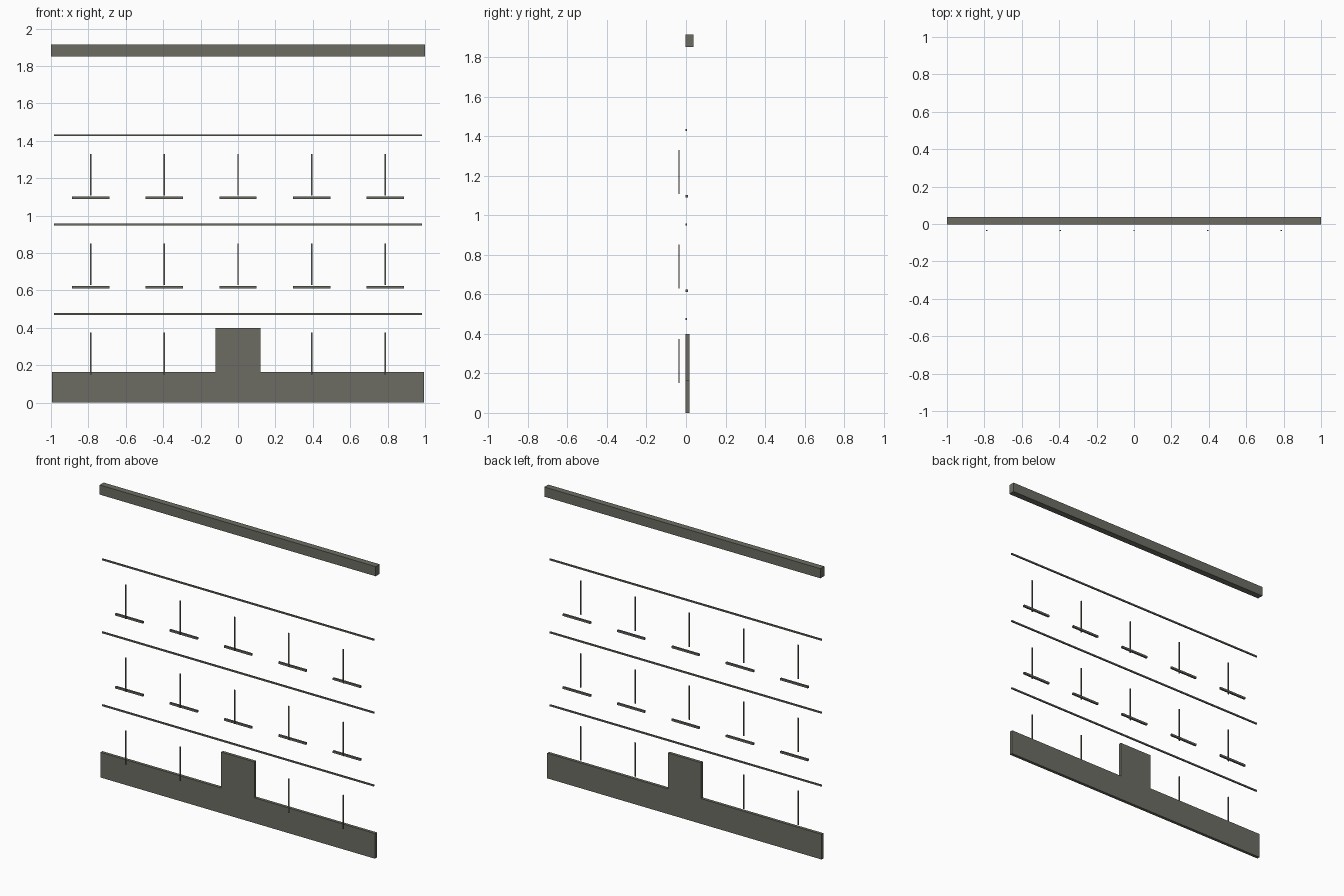
import bpy

if "Cube" in bpy.data.objects:
    bpy.data.objects.remove(bpy.data.objects["Cube"])

grey = bpy.data.materials.new("warm_grey")
grey.diffuse_color = (0.15, 0.152, 0.125, 1)
grey.use_nodes = True
grey.node_tree.nodes["Principled BSDF"].inputs["Base Color"].default_value = grey.diffuse_color


def box(name, x0, x1, y0, y1, z0, z1):
    """Flat-shaded box between the given limits."""
    xs, ys, zs = (x0, x1), (y0, y1), (z0, z1)
    verts = [(x, y, z) for x in xs for y in ys for z in zs]
    faces = [(0, 1, 3, 2), (4, 6, 7, 5), (0, 4, 5, 1),
             (2, 3, 7, 6), (0, 2, 6, 4), (1, 5, 7, 3)]
    mesh = bpy.data.meshes.new(name)
    mesh.from_pydata(verts, [], faces)
    mesh.materials.append(grey)
    ob = bpy.data.objects.new(name, mesh)
    bpy.context.collection.objects.link(ob)
    return ob


BACK = -0.003      # shared front plane of the facade trim
STOREY = 0.4775    # vertical spacing of the floors
BAY = 0.394        # horizontal spacing of the windows

# Top cornice
box("cornice", -1.0, 1.0, BACK, 0.038, 1.851, 1.914)

# Plinth and door surround block
box("plinth", -0.994, 0.994, BACK, 0.017, 0.0, 0.165)
box("door_block", -0.12, 0.12, BACK, 0.017, 0.165, 0.4)

for floor in range(3):
    dz = floor * STOREY
    # Thin string course above each floor
    box(f"string_course_{floor}", -0.985, 0.985, BACK, 0.005,
        0.470 + dz, 0.480 + dz)
    for bay in range(-2, 3):
        x = bay * BAY
        # The door takes the middle bay of the ground floor
        if floor == 0 and bay == 0:
            continue
        # Window mullion standing in front of the facade
        box(f"mullion_{floor}_{bay + 2}", x - 0.004, x + 0.004,
            -0.038, -0.033, 0.152 + dz, 0.375 + dz)
        # Window sill on the upper floors
        if floor > 0:
            box(f"sill_{floor}_{bay + 2}", x - 0.1, x + 0.1, BACK, 0.009,
                0.134 + dz, 0.147 + dz)
